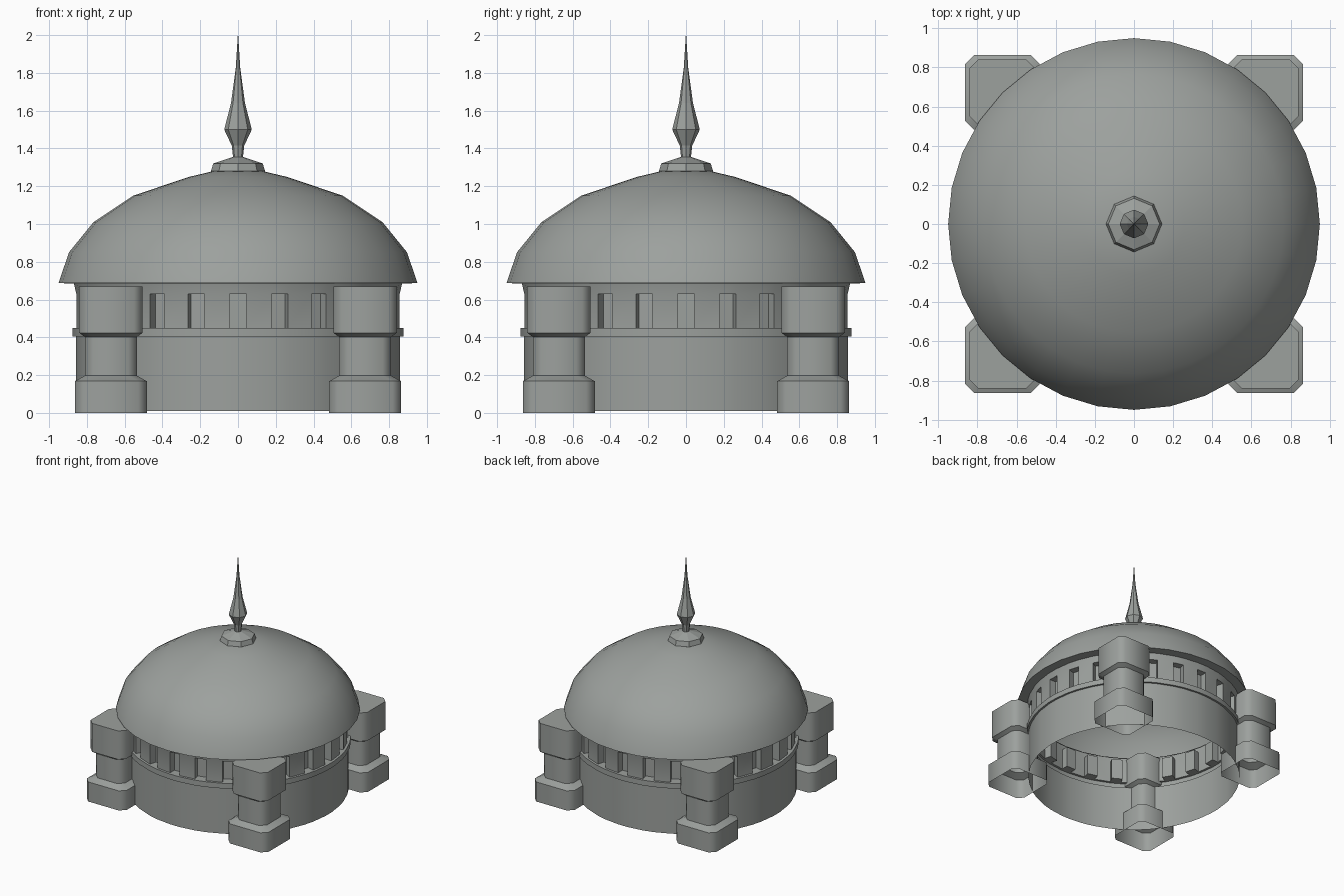
import bpy, bmesh
from math import sin, cos, pi, radians

cube = bpy.data.objects.get("Cube")
if cube:
    bpy.data.objects.remove(cube, do_unlink=True)

stone = bpy.data.materials.new("grey_stone")
stone.use_nodes = True
GREY = (0.335, 0.355, 0.34, 1)
stone.diffuse_color = GREY
stone.node_tree.nodes["Principled BSDF"].inputs["Base Color"].default_value = GREY


def loft(bm, rings, cap=False):
    """Skin a stack of counter-clockwise rings; returns the faces row by row."""
    stack = [[bm.verts.new(p) for p in ring] for ring in rings]
    n = len(stack[0])
    rows = [[bm.faces.new((a[i], a[(i + 1) % n], b[(i + 1) % n], b[i]))
             for i in range(n)] for a, b in zip(stack, stack[1:])]
    if cap:
        bm.faces.new(stack[-1])
    return rows


def finish(bm, name, smooth_angle=None):
    mesh = bpy.data.meshes.new(name)
    bm.to_mesh(mesh)
    bm.free()
    mesh.materials.append(stone)
    obj = bpy.data.objects.new(name, mesh)
    bpy.context.collection.objects.link(obj)
    if smooth_angle:
        bpy.ops.object.select_all(action="DESELECT")
        obj.select_set(True)
        bpy.context.view_layer.objects.active = obj
        bpy.ops.object.shade_smooth_by_angle(angle=radians(smooth_angle))
    return obj


def circle(r, z, angles):
    return [(r * cos(a), r * sin(a), z) for a in angles]


def even(n):
    return [2 * pi * i / n for i in range(n)]


# Drum: open shell with a string course and flared cornice
WINDOWS = 24
drum_angles = [2 * pi * i / WINDOWS + s * radians(3)
               for i in range(WINDOWS) for s in (-1, 1)]
drum_profile = [(0.86, 0.01), (0.86, 0.405), (0.877, 0.405), (0.877, 0.45),
                (0.857, 0.45), (0.857, 0.63), (0.87, 0.685)]
bm = bmesh.new()
rows = loft(bm, [circle(r, z, drum_angles) for r, z in drum_profile])

# Window niches: push every other wall face inwards
niches = bmesh.ops.extrude_discrete_faces(bm, faces=rows[4][::2])["faces"]
bm.normal_update()
for f in niches:
    bmesh.ops.translate(bm, verts=f.verts, vec=f.normal * -0.06)
finish(bm, "drum", 30)

# Dome with its soffit
dome_profile = [(0.865, 0.685), (0.95, 0.687), (0.895, 0.85), (0.765, 1.01),
                (0.555, 1.15), (0.257, 1.25), (0.13, 1.28)]
bm = bmesh.new()
loft(bm, [circle(r, z, even(32)) for r, z in dome_profile], cap=True)
finish(bm, "dome", 40)

# Finial: faceted collar and spike
collar = [(0.125, 1.27), (0.143, 1.28), (0.131, 1.32), (0.028, 1.355)]
spike = [(0.026, 1.35), (0.033, 1.415), (0.073, 1.5), (0.037, 1.64),
         (0.012, 1.825), (0.001, 2.0)]
for name, profile in (("finial_collar", collar), ("finial_spike", spike)):
    bm = bmesh.new()
    loft(bm, [circle(r, z, even(8)) for r, z in profile], cap=True)
    finish(bm, name)


# Corner piers: stacked chamfered squares, open underneath
def chamfered_square(cx, cy, h, z, c=0.045):
    k = h - c
    outline = [(h, -k), (h, k), (k, h), (-k, h), (-h, k), (-h, -k), (-k, -h), (k, -h)]
    return [(cx + x, cy + y, z) for x, y in outline]


pier_profile = [(0.19, 0), (0.19, 0.168), (0.138, 0.197), (0.138, 0.402),
                (0.168, 0.424), (0.168, 0.668)]
for side, sx in (("left", 1), ("right", -1)):
    for end, sy in (("front", -1), ("back", 1)):
        bm = bmesh.new()
        loft(bm, [chamfered_square(sx * 0.673, sy * 0.673, h, z)
                  for h, z in pier_profile], cap=True)
        finish(bm, f"{end}_{side}_pier", 47)
